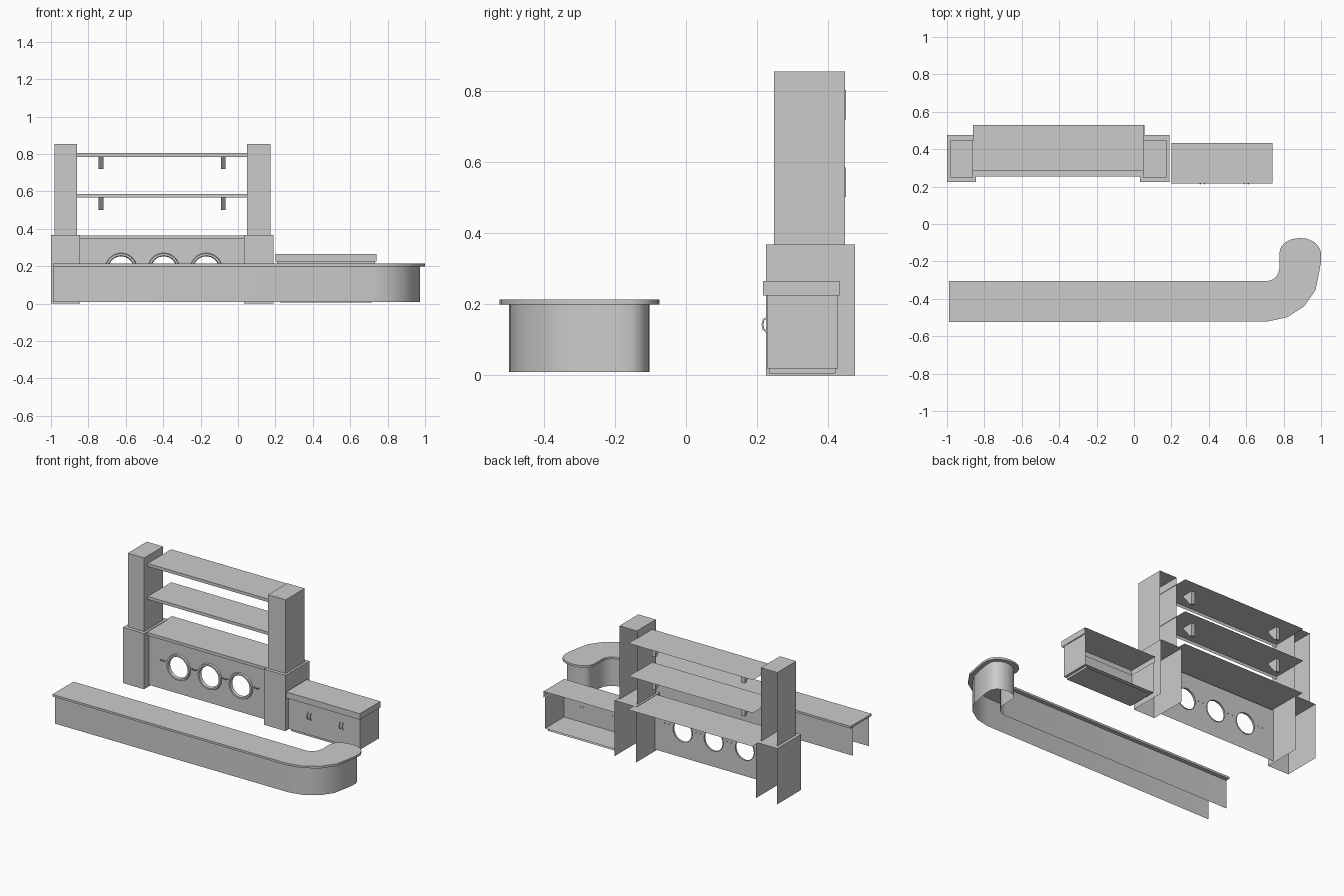
import bpy, bmesh, math
from mathutils import Vector

if "Cube" in bpy.data.objects:
    bpy.data.objects.remove(bpy.data.objects["Cube"])


def finish(name, bm, smooth=False, fix=True):
    if fix:
        bmesh.ops.recalc_face_normals(bm, faces=bm.faces[:])
    me = bpy.data.meshes.new(name)
    bm.to_mesh(me)
    bm.free()
    ob = bpy.data.objects.new(name, me)
    bpy.context.scene.collection.objects.link(ob)
    if smooth:
        bpy.context.view_layer.objects.active = ob
        ob.select_set(True)
        bpy.ops.object.shade_smooth_by_angle(angle=math.radians(40))
        ob.select_set(False)
    return ob


def shell(name, x, y, z, omit=""):
    """Box with some sides left open: l r f b (back) d (down) u (up)."""
    bm = bmesh.new()
    v = [bm.verts.new((a, b, c)) for a in x for b in y for c in z]
    sides = {"l": (0, 1, 3, 2), "r": (4, 6, 7, 5), "f": (0, 4, 5, 1),
             "b": (2, 3, 7, 6), "d": (0, 2, 6, 4), "u": (1, 5, 7, 3)}
    for key, ids in sides.items():
        if key not in omit:
            bm.faces.new([v[i] for i in ids])
    return finish(name, bm, fix=False)


def handle(name, points):
    """Small bent-wire pull."""
    cu = bpy.data.curves.new(name, "CURVE")
    cu.dimensions = "3D"
    cu.bevel_depth = 0.003
    cu.bevel_resolution = 1
    sp = cu.splines.new("POLY")
    sp.points.add(len(points) - 1)
    for p, co in zip(sp.points, points):
        p.co = (*co, 1)
    tmp = bpy.data.objects.new(name + "_curve", cu)
    me = bpy.data.meshes.new_from_object(tmp)
    bpy.data.objects.remove(tmp)
    bpy.context.scene.collection.objects.link(bpy.data.objects.new(name, me))


# Front counter outline, anticlockwise from the left front corner
outline = [(-0.99, -0.525), (0.72, -0.52), (0.82, -0.498), (0.91, -0.44),
           (0.97, -0.355), (0.99, -0.26), (1.0, -0.20), (1.0, -0.15),
           (0.985, -0.117), (0.96, -0.094), (0.925, -0.079), (0.885, -0.075),
           (0.845, -0.081), (0.81, -0.097), (0.787, -0.12), (0.778, -0.15),
           (0.778, -0.235), (0.771, -0.265), (0.755, -0.287), (0.735, -0.30),
           (0.71, -0.305), (-0.99, -0.305)]


def inset(pts, d):
    out = []
    for i, p in enumerate(pts):
        p = Vector(p)
        a = (p - Vector(pts[i - 1])).normalized() if i else None
        b = (Vector(pts[i + 1]) - p).normalized() if i < len(pts) - 1 else a
        a = a or b
        na, nb = Vector((-a.y, a.x)), Vector((-b.y, b.x))
        n = (na + nb).normalized()
        out.append(p + n * d / n.dot(nb))
    return out


# Counter top slab
bm = bmesh.new()
face = bm.faces.new([bm.verts.new((x, y, 0.2)) for x, y in outline])
ext = bmesh.ops.extrude_face_region(bm, geom=[face], use_keep_orig=True)
bmesh.ops.translate(bm, vec=(0, 0, 0.014),
                    verts=[g for g in ext["geom"] if isinstance(g, bmesh.types.BMVert)])
finish("front_counter_top", bm, True)

# Counter wall, open underneath and at the left end
bm = bmesh.new()
path = inset(outline, 0.027)
low = [bm.verts.new((x, y, 0.01)) for x, y in path]
high = [bm.verts.new((x, y, 0.2)) for x, y in path]
for i in range(len(path) - 1):
    bm.faces.new((low[i], low[i + 1], high[i + 1], high[i]))
finish("front_counter_wall", bm, True, fix=False)

# Pillars, open at the back and underneath
for side, lo, hi in (("left", (-1.0, -0.845), (-0.98, -0.86)),
                     ("right", (0.033, 0.19), (0.047, 0.175))):
    shell(side + "_pillar_base", lo, (0.225, 0.475), (0, 0.368), "bd")
    shell(side + "_pillar", hi, (0.248, 0.447), (0.368, 0.855), "bd")

# Back shelves and worktop: top, underside and front edge only
shell("back_worktop", (-0.855, 0.055), (0.255, 0.53), (0.345, 0.365), "lrbd")
for n, z in (("lower", 0.567), ("upper", 0.785)):
    shell(n + "_shelf", (-0.86, 0.05), (0.285, 0.53), (z, z + 0.02), "lrbd")
    for x in (-0.732, -0.079):
        bm = bmesh.new()
        tri = ((0.37, z + 0.018), (0.45, z + 0.018), (0.45, z - 0.065), (0.435, z - 0.065))
        a = [bm.verts.new((x - 0.013, *p)) for p in tri]
        b = [bm.verts.new((x + 0.013, *p)) for p in tri]
        bm.faces.new(a)
        bm.faces.new(b)
        for i in range(4):
            bm.faces.new((a[i - 1], a[i], b[i], b[i - 1]))
        finish(n + "_shelf_bracket", bm)

# Back panel with three round openings
N, PY, HZ = 32, 0.275, 0.185
holes = (-0.625, -0.397, -0.17)


def circle(cx, r, y):
    return [(cx + r * math.cos(2 * math.pi * i / N), y,
             HZ + r * math.sin(2 * math.pi * i / N)) for i in range(N)]


bm = bmesh.new()
loops = [[(-0.845, PY, 0.01), (0.033, PY, 0.01), (0.033, PY, 0.355), (-0.845, PY, 0.355)]]
loops += [circle(cx, 0.07, PY) for cx in holes]
edges = []
for loop in loops:
    vs = [bm.verts.new(p) for p in loop]
    edges += [bm.edges.new((vs[i - 1], vs[i])) for i in range(len(vs))]
bmesh.ops.triangle_fill(bm, edges=edges, use_beauty=True, use_dissolve=False, normal=(0, -1, 0))
finish("back_panel", bm)

# Raised rings around the openings
for cx in holes:
    bm = bmesh.new()
    rings = [[bm.verts.new(p) for p in circle(cx, r, y)] for r, y in
             ((0.086, PY), (0.083, PY - 0.012), (0.072, PY - 0.012), (0.068, PY - 0.004), (0.068, PY + 0.006))]
    for a, b in zip(rings, rings[1:]):
        for i in range(N):
            bm.faces.new((a[i - 1], a[i], b[i], b[i - 1]))
    finish("round_window_ring", bm, True)

# Horizontal pulls between the openings
for x in (-0.74, -0.51, -0.283, -0.055):
    z = 0.203
    handle("panel_pull", [(x - 0.018, PY + 0.003, z), (x - 0.014, PY - 0.01, z),
                          (x + 0.014, PY - 0.01, z), (x + 0.018, PY + 0.003, z)])

# Side cabinet, open at the back
shell("cabinet_top", (0.2, 0.74), (0.217, 0.432), (0.225, 0.265), "bd")
shell("cabinet_body", (0.208, 0.732), (0.228, 0.427), (0.02, 0.227), "bu")
shell("cabinet_plinth", (0.225, 0.715), (0.235, 0.42), (0.006, 0.02), "bu")
for x in (0.354, 0.376, 0.589, 0.611):
    handle("cabinet_handle", [(x, 0.23, 0.12), (x, 0.218, 0.13), (x, 0.215, 0.143),
                              (x, 0.218, 0.156), (x, 0.23, 0.166)])
